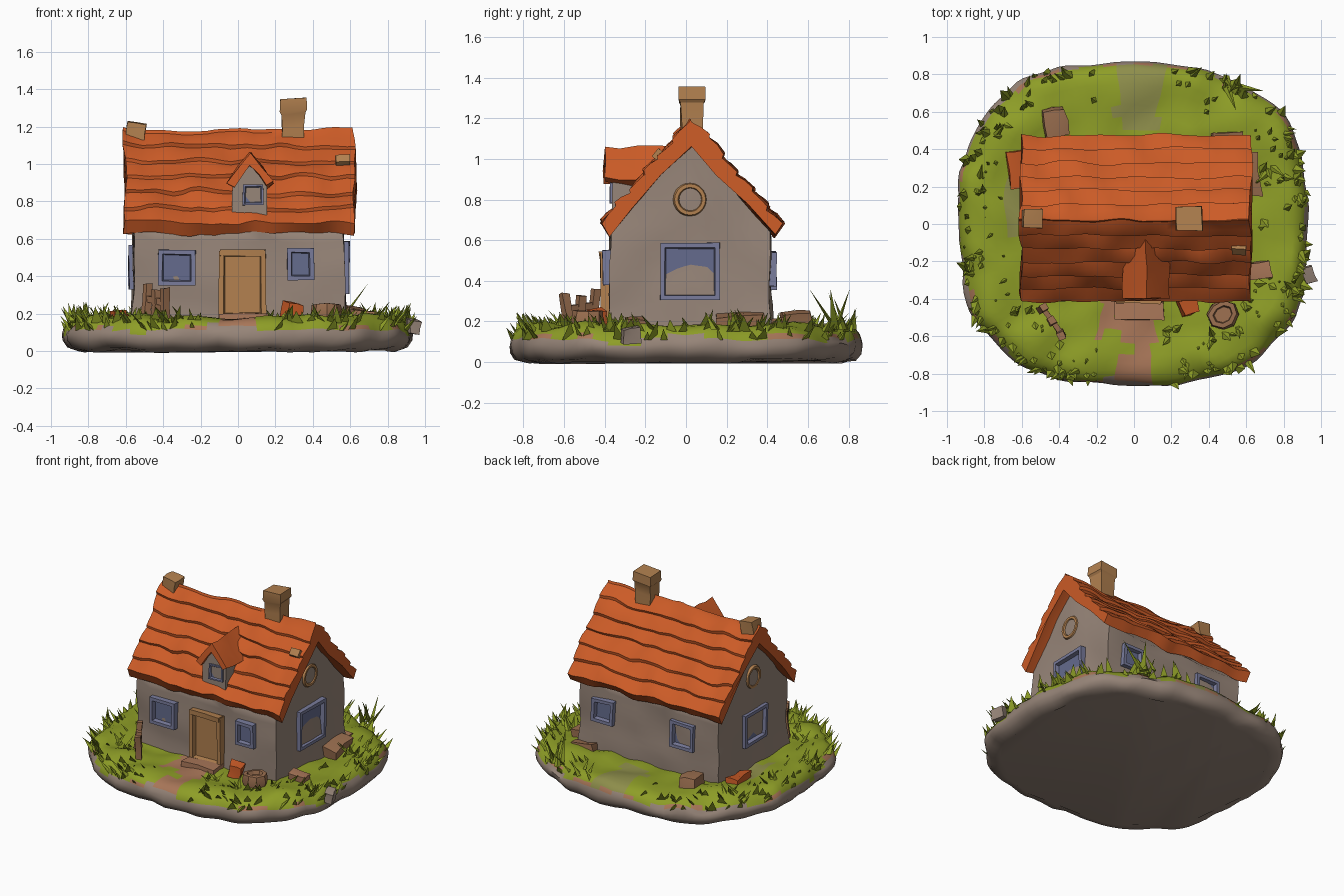
import bpy, bmesh, math, random
from math import sin, cos, pi, radians
from mathutils import Vector, Matrix, noise

if "Cube" in bpy.data.objects:
    bpy.data.objects.remove(bpy.data.objects["Cube"])

random.seed(4)


def make_mat(name, rgb):
    m = bpy.data.materials.new(name)
    m.diffuse_color = (*rgb, 1)
    m.use_nodes = True
    m.node_tree.nodes["Principled BSDF"].inputs["Base Color"].default_value = m.diffuse_color
    return m


STONE = make_mat("stone", (0.31, 0.235, 0.19))
TILE = make_mat("orange_tile", (0.60, 0.105, 0.020))
GRASS = make_mat("grass", (0.27, 0.34, 0.020))
FRAME = make_mat("window_blue", (0.19, 0.20, 0.33))
PANE = make_mat("pane_blue", (0.13, 0.15, 0.27))
WOOD = make_mat("tan_wood", (0.45, 0.22, 0.08))
CLAY = make_mat("clay_path", (0.40, 0.185, 0.10))
DRY = make_mat("dry_grass", (0.27, 0.27, 0.07))
BROWN = make_mat("brown_wood", (0.33, 0.16, 0.08))


def lump(v, amp, freq):
    """Move a point by smooth noise."""
    return v + noise.noise_vector(v * freq) * amp


def finish(name, bm, mats, amp=0.0, freq=5, angle=40):
    bmesh.ops.recalc_face_normals(bm, faces=bm.faces)
    for v in bm.verts:
        if amp:
            v.co = lump(v.co.copy(), amp, freq)
    me = bpy.data.meshes.new(name)
    bm.to_mesh(me)
    bm.free()
    ob = bpy.data.objects.new(name, me)
    bpy.context.collection.objects.link(ob)
    for m in mats:
        me.materials.append(m)
    bpy.ops.object.select_all(action='DESELECT')
    ob.select_set(True)
    bpy.context.view_layer.objects.active = ob
    bpy.ops.object.shade_smooth_by_angle(angle=radians(angle))
    return ob


def loft(rings):
    """Skin closed rings of equal length and cap both ends."""
    bm = bmesh.new()
    rows = [[bm.verts.new(p) for p in r] for r in rings]
    n = len(rows[0])
    for a, b in zip(rows, rows[1:]):
        for i in range(n):
            bm.faces.new((a[i], a[(i + 1) % n], b[(i + 1) % n], b[i]))
    bm.faces.new(rows[0])
    bm.faces.new(rows[-1])
    return bm


def box(name, loc, size, mat, amp=0.01, rot=(0, 0, 0), cuts=1):
    bm = bmesh.new()
    bmesh.ops.create_cube(bm, size=1)
    bmesh.ops.subdivide_edges(bm, edges=bm.edges, cuts=cuts, use_grid_fill=True)
    m = Matrix.Translation(loc) @ Matrix.Rotation(rot[2], 4, 'Z') @ Matrix.Rotation(rot[1], 4, 'Y')
    m = m @ Matrix.Rotation(rot[0], 4, 'X') @ Matrix.Diagonal((*size, 1))
    bmesh.ops.transform(bm, matrix=m, verts=bm.verts)
    return finish(name, bm, [mat], amp, 9)


def framed_panel(name, loc, w, h, turn, mats, border, depth=0.05, recess=0.028):
    """Frame with a sunken panel; turn 0 faces the front."""
    bm = bmesh.new()
    bmesh.ops.create_cube(bm, size=1)
    bmesh.ops.scale(bm, vec=(w, depth, h), verts=bm.verts)
    face = min(bm.faces, key=lambda f: f.normal.y)
    bmesh.ops.inset_region(bm, faces=[face], thickness=border)
    bmesh.ops.inset_region(bm, faces=[face], thickness=0.008, depth=-recess)
    face.material_index = 1
    m = Matrix.Translation(loc) @ Matrix.Rotation(turn, 4, 'Z')
    bmesh.ops.transform(bm, matrix=m, verts=bm.verts)
    return finish(name, bm, mats, 0.008, 7, 30)


# Island: rounded stone slab with a grassy top
def rim(a, f):
    def p(t, r):
        return math.copysign(abs(t) ** 0.76, t) * r
    x, y = p(cos(a), 0.935), p(sin(a), 0.865)
    k = f * (1 + 0.035 * noise.noise(Vector((cos(a) * 3, sin(a) * 3, 1))))
    return x * k, y * k


PROFILE = [(0.9, 0.0), (0.965, 0.015), (0.995, 0.05), (1.0, 0.085), (0.99, 0.11), (0.975, 0.135),
           (0.95, 0.16), (0.91, 0.178), (0.86, 0.185), (0.8, 0.182), (0.73, 0.175), (0.66, 0.17),
           (0.58, 0.165), (0.5, 0.165), (0.35, 0.165)]
rings = []
for f, z in PROFILE:
    ring = []
    for i in range(112):
        x, y = rim(2 * pi * i / 112, f)
        dz = noise.noise(Vector((x * 5, y * 5, 7))) * 0.03 if z > 0.1 else 0
        ring.append(Vector((x, y, z + dz)))
    rings.append(ring)
bm = loft(rings)
bm.normal_update()
for fc in bm.faces:
    c = fc.calc_center_median()
    n = noise.noise(c * 6)
    edge = 0.112 + 0.03 * n + (0.045 if abs(c.x + 0.05) < 0.14 and c.y < 0 else 0)
    if c.z < edge:
        fc.material_index = 0
    elif c.z < edge + 0.018 and n > 0.0 and abs(c.y) > 0.2:
        fc.material_index = 2
    elif c.y < -0.35 and abs(c.x - 0.03 + 0.04 * n) < 0.09 and (c.y > -0.64 or c.y < -0.74):
        fc.material_index = 2
    elif c.y > 0.5 and abs(c.x - 0.03) < 0.12 + 0.05 * n or math.hypot(c.x + 0.64, (c.y - 0.12) * 0.5) < 0.08:
        fc.material_index = 3
    else:
        fc.material_index = 1
finish("island", bm, [STONE, GRASS, CLAY, DRY], 0.02, 6, 50)

# Grass blades around the rim and in loose tufts
bm = bmesh.new()


def blade(x, y, z, lean, h, w):
    d = Vector((cos(lean), sin(lean), 0))
    s = Vector((-d.y, d.x, 0)) * w
    base = Vector((x, y, z))
    tip = base + d * h * random.uniform(0.3, 0.9) + Vector((0, 0, h))
    tip.x = max(-0.99, min(1.0, tip.x))
    tip.y = max(-0.9, min(0.91, tip.y))
    v = [bm.verts.new(p) for p in (base - s, base + s, base - d * w, tip)]
    for t in ((0, 1, 3), (1, 2, 3), (2, 0, 3), (0, 2, 1)):
        bm.faces.new([v[i] for i in t])


for i in range(230):
    a = random.uniform(0, 2 * pi)
    f = random.choice((random.uniform(0.93, 0.99), random.uniform(0.72, 0.98)))
    x, y = rim(a, f)
    if abs(x) < 0.2 or abs(y) < 0.12 and random.random() < 0.4:
        continue
    z = 0.11 if f > 0.965 else 0.15
    blade(x, y, z, a + random.uniform(-1, 1), random.uniform(0.04, 0.1), random.uniform(0.015, 0.035))
TUFTS = [(0.53, 0.76, 0.22, 5), (0.88, 0.12, 0.13, 4), (0.72, 0.3, 0.13, 4), (-0.85, -0.2, 0.12, 5),
         (-0.72, 0.5, 0.12, 5), (0.42, -0.62, 0.1, 5), (0.62, -0.45, 0.09, 4), (0.28, 0.78, 0.12, 4),
         (-0.6, -0.45, 0.1, 5), (0.2, -0.58, 0.07, 5), (-0.82, 0.2, 0.11, 5), (0.85, -0.35, 0.1, 5)]
for x, y, h, n in TUFTS:
    for i in range(n):
        blade(x + random.uniform(-.04, .04), y + random.uniform(-.04, .04), 0.16,
              random.uniform(0, 2 * pi), h * random.uniform(0.6, 1), 0.022)
finish("grass_blades", bm, [GRASS], 0, angle=20)

# House walls: box whose top follows the gable
bm = bmesh.new()
bmesh.ops.create_cube(bm, size=1)
bmesh.ops.subdivide_edges(bm, edges=bm.edges, cuts=9, use_grid_fill=True)
for v in bm.verts:
    t = v.co.z + 0.5
    y = 0.02 + v.co.y * 0.78
    top = 1.09 - abs(y - 0.02) * 1.16
    flare = 1 + 0.03 * (1 - t)
    v.co = (0.005 + v.co.x * 1.11 * flare, y * flare, 0.13 + t * (top - 0.13))
finish("walls", bm, [STONE], 0.018, 5)

# Main roof: thick chevron with slightly stepped tile rows
RIDGE, ROWS = Vector((0.02, 1.18)), 6


def slope(eave, side):
    """Outer line from eave up to ridge with a lip on each row."""
    e, out = Vector(eave), []
    n = Vector((side * 0.77, 0.64))
    for i in range(ROWS):
        a, b = e.lerp(RIDGE, i / ROWS), e.lerp(RIDGE, (i + 0.9) / ROWS)
        out += [a + n * 0.016, a.lerp(b, 0.5) + n * 0.012, b]
    return out


profile = slope((-0.405, 0.68), -1) + [RIDGE + Vector((0, 0.01))] + slope((0.465, 0.675), 1)[::-1]
profile += [Vector(p) for p in ((0.435, 0.625), (0.3, 0.77), (0.16, 0.92), (0.02, 1.05),
                                (-0.12, 0.91), (-0.26, 0.76), (-0.375, 0.625))]
rings = []
for i in range(29):
    x = -0.605 + 1.225 * i / 28
    ring = []
    for p in profile:
        j = noise.noise(Vector((x * 9, p.x * 8, p.y * 3)))
        ring.append(Vector((x + 0.015 * (1.2 - p.y) * x, p.x, p.y + 0.018 * j)))
    rings.append(ring)
finish("roof", loft(rings), [TILE], 0.022, 6, 35)

# Beam stub at the ridge end and a bare patch beside the other end
box("ridge_beam", (-0.545, 0.03, 1.175), (0.1, 0.10, 0.085), WOOD, 0.012, (0, 0.15, 0))
box("roof_patch", (0.56, -0.125, 1.01), (0.08, 0.05, 0.06), WOOD, 0.01, (0.87, 0, 0))

# Chimney: flared stack
rings = []
for z, w in ((1.08, 0.055), (1.2, 0.057), (1.27, 0.062), (1.285, 0.072), (1.35, 0.07)):
    rings.append([Vector((0.295 + sx * w, 0.03 + sy * w * 0.93, z + 0.008 * sx))
                  for sx, sy in ((-1, -1), (1, -1), (1, 1), (-1, 1))])
finish("chimney", loft(rings), [WOOD], 0.012, 8, 30)

# Dormer: gabled wall, small chevron roof and window
DX = 0.065
wall = [(-0.095, 0.72), (0.095, 0.72), (0.095, 0.91), (0, 1.01), (-0.095, 0.91)]
finish("dormer_wall", loft([[Vector((DX + x, y, z)) for x, z in wall] for y in (-0.36, -0.1)]), [STONE], 0.008)
cap = [(-0.125, 0.90), (-0.06, 0.99), (0, 1.06), (0.06, 0.99), (0.125, 0.90), (0.085, 0.875),
       (0.045, 0.94), (0, 0.99), (-0.045, 0.94), (-0.085, 0.875)]
finish("dormer_roof", loft([[Vector((DX + x, y, z)) for x, z in cap]
                            for y in (-0.4, -0.33, -0.25, -0.16, -0.07)]), [TILE], 0.02, 9, 30)
framed_panel("dormer_window", (DX + 0.015, -0.36, 0.835), 0.11, 0.11, 0, [FRAME, PANE], 0.014, 0.03, 0.012)

# Windows on all four walls
for name, loc, w, h, turn in (
        ("front_window_left", (-0.325, -0.385, 0.445), 0.20, 0.19, 0),
        ("front_window_right", (0.335, -0.385, 0.465), 0.15, 0.17, 0),
        ("right_window", (0.57, 0.02, 0.445), 0.29, 0.28, pi / 2),
        ("left_window", (-0.56, 0.02, 0.45), 0.26, 0.24, -pi / 2),
        ("back_window_a", (0.37, 0.42, 0.46), 0.17, 0.17, pi),
        ("back_window_b", (-0.27, 0.42, 0.45), 0.19, 0.19, pi)):
    framed_panel(name, loc, w, h, turn, [FRAME, PANE], 0.032)

# Door with frame, lintel and step
framed_panel("door", (0.025, -0.39, 0.355), 0.25, 0.36, 0, [WOOD, WOOD], 0.035, 0.06, 0.03)
box("door_lintel", (0.025, -0.4, 0.525), (0.24, 0.05, 0.035), WOOD)
box("door_step", (0.03, -0.45, 0.175), (0.26, 0.12, 0.05), CLAY)

# Round attic vents on both gables
for name, x in (("right_vent", 0.562), ("left_vent", -0.552)):
    bpy.ops.mesh.primitive_torus_add(location=(x, 0.02, 0.80), rotation=(0, pi / 2, 0), major_radius=0.068,
                                     minor_radius=0.017, major_segments=20, minor_segments=6)
    ob = bpy.context.object
    ob.name = name
    ob.data.materials.append(WOOD)
    bpy.ops.object.shade_smooth_by_angle(angle=radians(60))

# Broken fence at the front left
for i, (x, y, h) in enumerate(((-0.49, -0.45, 0.2), (-0.44, -0.52, 0.17), (-0.39, -0.59, 0.18))):
    box("fence_post_%d" % i, (x, y, 0.16 + h / 2), (0.04, 0.04, h), BROWN, 0.012, (0.06 * (i - 1), 0.08 * (1 - i), 0.5))
box("fence_rail", (-0.44, -0.52, 0.27), (0.03, 0.2, 0.035), BROWN, 0.01, (0.12, 0, 0.62))

# Barrel stump, crates and slabs lying around the walls
rings = [[Vector((0.475 + r * cos(a * pi / 4), -0.485 + r * sin(a * pi / 4), z)) for a in range(8)]
         for z, r in ((0.15, 0.07), (0.2, 0.085), (0.25, 0.075), (0.25, 0.05), (0.225, 0.045))]
finish("barrel_stump", loft(rings), [BROWN], 0.012, 9, 30)
for name, loc, size, mat, r in (
        ("tile_crate", (0.295, -0.44, 0.215), (0.09, 0.08, 0.08), TILE, 0.3),
        ("back_crate", (-0.42, 0.54, 0.2), (0.12, 0.14, 0.09), BROWN, 0.2),
        ("fallen_tiles", (-0.63, 0.29, 0.185), (0.08, 0.2, 0.05), TILE, 0.1),
        ("right_slab_back", (0.62, 0.27, 0.2), (0.1, 0.24, 0.07), BROWN, 0.1),
        ("right_slab_front", (0.67, -0.25, 0.18), (0.13, 0.09, 0.06), CLAY, 0.2),
        ("back_slab", (0.5, 0.46, 0.18), (0.16, 0.07, 0.05), BROWN, 0.1),
        ("rim_rock", (0.94, -0.27, 0.13), (0.06, 0.1, 0.08), STONE, 0.3)):
    box(name, loc, size, mat, 0.02, (0.08, 0.1, r))
